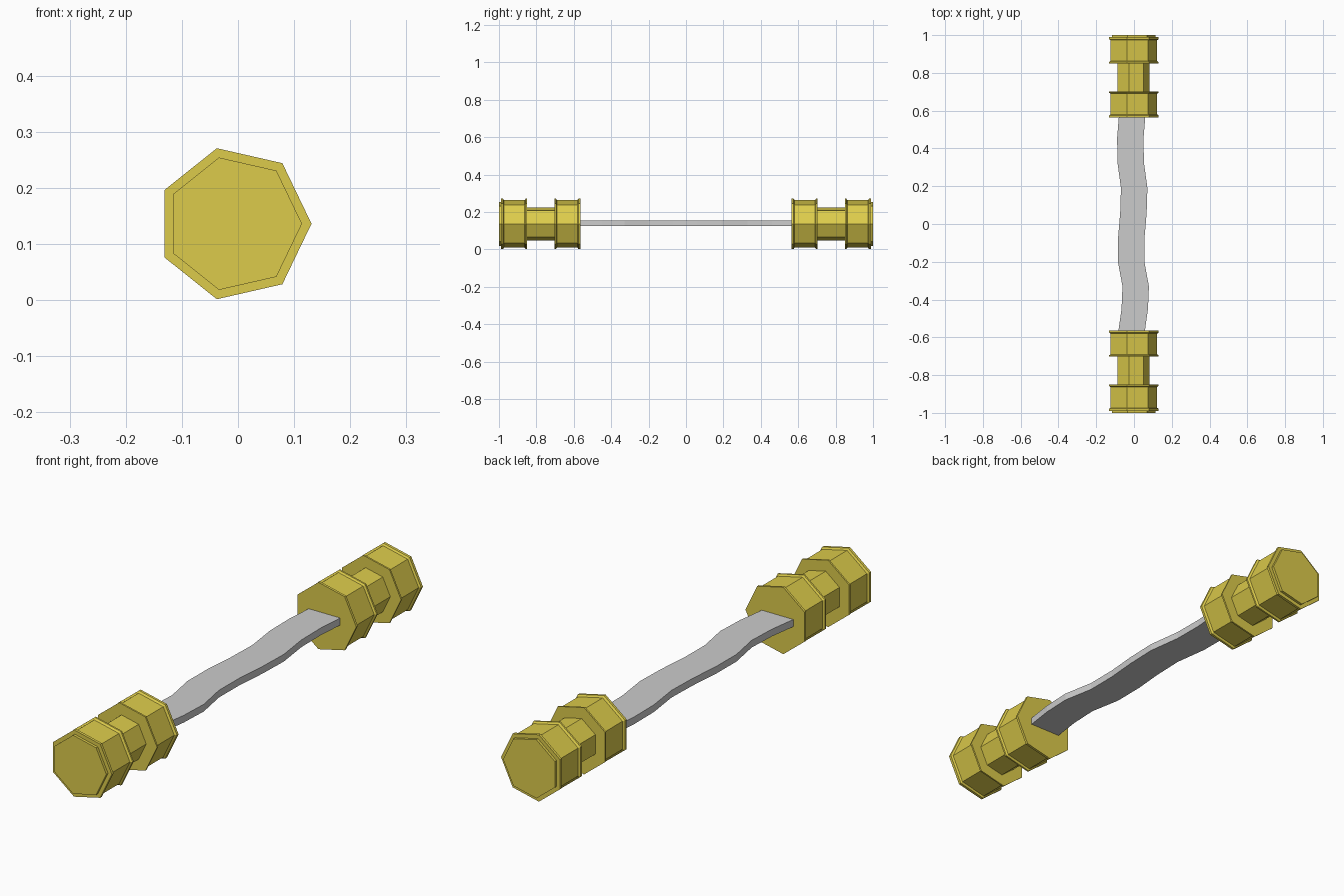
import bpy, bmesh
from math import cos, sin, tau

if "Cube" in bpy.data.objects:
    bpy.data.objects.remove(bpy.data.objects["Cube"])

gold = bpy.data.materials.new("gold")
gold.diffuse_color = (0.72, 0.6, 0.07, 1)
gold.use_nodes = True
gold.node_tree.nodes["Principled BSDF"].inputs["Base Color"].default_value = gold.diffuse_color
CX, CZ = -0.007, 0.136


def loft(name, rings, material=None):
    """Skin a list of closed cross-sections and cap both ends."""
    bm = bmesh.new()
    loops = [[bm.verts.new(p) for p in ring] for ring in rings]
    n = len(loops[0])
    for a, b in zip(loops, loops[1:]):
        for i in range(n):
            j = (i + 1) % n
            bm.faces.new((a[i], a[j], b[j], b[i]))
    bm.faces.new(loops[0])
    bm.faces.new(loops[-1])
    bmesh.ops.recalc_face_normals(bm, faces=bm.faces)
    mesh = bpy.data.meshes.new(name)
    bm.to_mesh(mesh)
    bm.free()
    obj = bpy.data.objects.new(name, mesh)
    bpy.context.collection.objects.link(obj)
    if material:
        mesh.materials.append(material)
    return obj


# Seven-sided end grips: (distance along y, radius), two lipped collars and a neck
profile = [(0.565, 0.138), (0.575, 0.138), (0.581, 0.130),
           (0.690, 0.130), (0.695, 0.138), (0.702, 0.138),
           (0.702, 0.090), (0.850, 0.090),
           (0.850, 0.138), (0.857, 0.138), (0.863, 0.130),
           (0.973, 0.130), (0.978, 0.138), (0.989, 0.138),
           (0.989, 0.121), (1.0, 0.121)]
for name, side in (("front_grip", -1), ("back_grip", 1)):
    loft(name, [[(CX + r * cos(tau * k / 7), side * y, CZ + r * sin(tau * k / 7))
                 for k in range(7)] for y, r in profile], gold)

# Wavy flat bar between the grips: (y, centre x)
path = [(-0.57, -0.013), (-0.45, 0.004), (-0.33, 0.009), (-0.20, -0.015),
        (-0.07, -0.014), (0.06, -0.003), (0.19, 0.001), (0.33, -0.018),
        (0.46, -0.019), (0.57, -0.010)]
W, Z0, Z1 = 0.07, 0.124, 0.153
loft("wavy_bar", [[(x - W, y, Z0), (x + W, y, Z0), (x + W, y, Z1), (x - W, y, Z1)]
                  for y, x in path])
